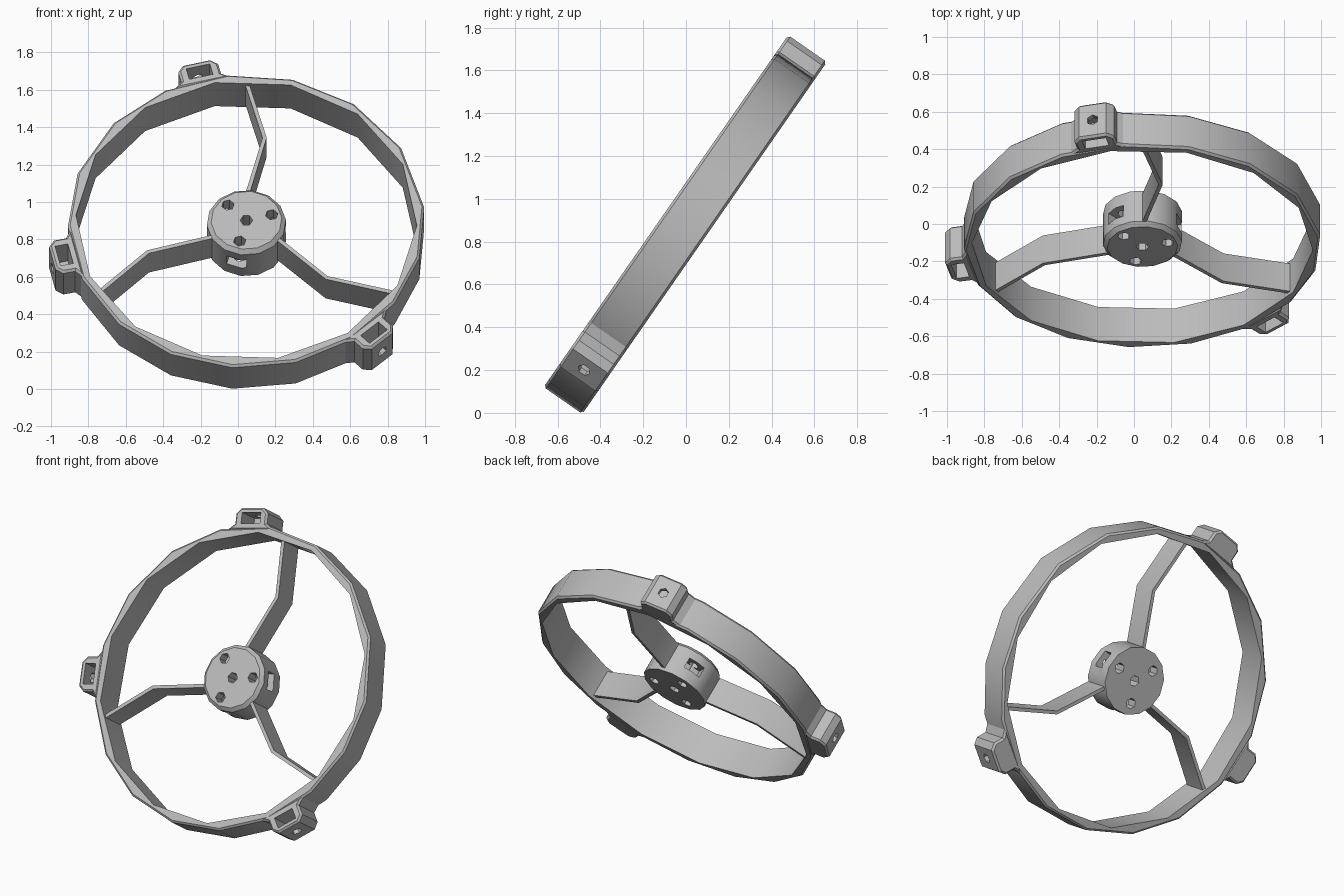
import bpy, bmesh, math
from mathutils import Matrix, Vector

if "Cube" in bpy.data.objects:
    bpy.data.objects.remove(bpy.data.objects["Cube"], do_unlink=True)

grey = bpy.data.materials.new("light grey plastic")
grey.use_nodes = True
COLOUR = (0.5, 0.5, 0.5, 1)
grey.diffuse_color = COLOUR
grey.node_tree.nodes["Principled BSDF"].inputs["Base Color"].default_value = COLOUR

# Tilted frame: wheel axis is local z
TILT = (Matrix.Translation((0, 0, 0.885)) @ Matrix.Rotation(math.radians(55.2), 4, 'X')
        @ Matrix.Translation((0.045, -0.055, 0)))
HALF = 0.11


def polar(r, deg):
    a = math.radians(deg)
    return (r * math.cos(a), r * math.sin(a))


def turned(deg, x=0, z=0):
    return Matrix.Rotation(math.radians(deg), 4, 'Z') @ Matrix.Translation((x, 0, z))


def make(name, bm, matrix=Matrix()):
    bmesh.ops.recalc_face_normals(bm, faces=bm.faces)
    bm.transform(TILT @ matrix)
    mesh = bpy.data.meshes.new(name)
    bm.to_mesh(mesh)
    bm.free()
    mesh.materials.append(grey)
    obj = bpy.data.objects.new(name, mesh)
    bpy.context.collection.objects.link(obj)
    return obj


def prism(name, points, low, high, matrix=Matrix(), top=0, bottom=0):
    """Extrude an outline along z, chamfering the cap rims."""
    bm = bmesh.new()
    base = bm.faces.new([bm.verts.new((x, y, low)) for x, y in points])
    out = bmesh.ops.extrude_face_region(bm, geom=[base])
    for v in out["geom"]:
        if isinstance(v, bmesh.types.BMVert):
            v.co.z = high
    for z, size in ((low, bottom), (high, top)):
        if size:
            rim = [e for e in bm.edges if all(abs(v.co.z - z) < 1e-5 for v in e.verts)]
            bmesh.ops.bevel(bm, geom=rim, offset=size, segments=1, affect='EDGES')
    return make(name, bm, matrix)


def box(name, size, matrix):
    bm = bmesh.new()
    bmesh.ops.create_cube(bm, size=1, matrix=Matrix.Diagonal((*size, 1)))
    return make(name, bm, matrix)


def ngon(r, sides, phase=0):
    return [polar(r, phase + 360 * i / sides) for i in range(sides)]


def cut(obj, cutters):
    bpy.context.view_layer.objects.active = obj
    for c in cutters:
        mod = obj.modifiers.new("cut", 'BOOLEAN')
        mod.operation = 'DIFFERENCE'
        mod.solver = 'EXACT'
        mod.object = c
        bpy.ops.object.modifier_apply(modifier=mod.name)
        bpy.data.objects.remove(c, do_unlink=True)


parts = []

# Outer ring, with a differently faceted bore
RIM = [5.5, 30, 53, 75, 96, 117, 138, 161, 182, 203, 224.5, 245, 265.5, 286, 306.5, 326, 345.5]
ring = prism("ring", [polar(0.955, a) for a in RIM], -HALF, HALF, top=0.012, bottom=0.012)
cut(ring, [prism("bore", ngon(0.912, 14, 75), -0.3, 0.3)])
parts.append(ring)

# Hub with screw holes and side slots
hub = prism("hub", ngon(0.212, 14, 5), -HALF, HALF, top=0.022)
cutters = [prism("centre_hole", ngon(0.034, 6), -0.3, 0.3)]
for a in (15, 135, 255):
    cutters.append(prism("screw_hole", ngon(0.034, 6), -0.3, 0.3, turned(a, 0.14)))
    cutters.append(box("slot", (0.14, 0.11, 0.07), turned(a, 0.18)))
cut(hub, cutters)
parts.append(hub)

# Thin kinked spokes
path = [Vector(polar(0.19, -32)), Vector(polar(0.56, -40)), Vector(polar(0.915, -30))]
side = [(path[1] - path[0]).orthogonal(), (path[2] - path[0]).orthogonal(),
        (path[2] - path[1]).orthogonal()]
offset = [s.normalized() * 0.011 for s in side]
outline = ([tuple(p + o) for p, o in zip(path, offset)]
           + [tuple(p - o) for p, o in zip(path, offset)][::-1])
for i in range(3):
    parts.append(prism(f"spoke_{i + 1}", outline, -0.09, 0.09, turned(120 * i)))

# Mounting lugs with a pocket and a radial hole
half = [(0.925, 0.165), (0.965, 0.11), (1.03, 0.11), (1.065, 0.075)]
lug_outline = half + [(r, -t) for r, t in reversed(half)]
for i, a in enumerate((104.5, 193, 313)):
    lug = prism(f"lug_{i + 1}", lug_outline, -HALF, HALF, turned(a), top=0.012, bottom=0.012)
    across = turned(a, 1.0) @ Matrix.Rotation(math.pi / 2, 4, 'Y')
    cut(lug, [box("pocket", (0.07, 0.13, 0.2), turned(a, 1.0, 0.05)),
              prism("pin_hole", ngon(0.032, 6), 0, 0.2, across)])
    parts.append(lug)

for obj in parts:
    bpy.ops.object.select_all(action='DESELECT')
    obj.select_set(True)
    bpy.context.view_layer.objects.active = obj
    bpy.ops.object.shade_smooth_by_angle(angle=math.radians(30))
